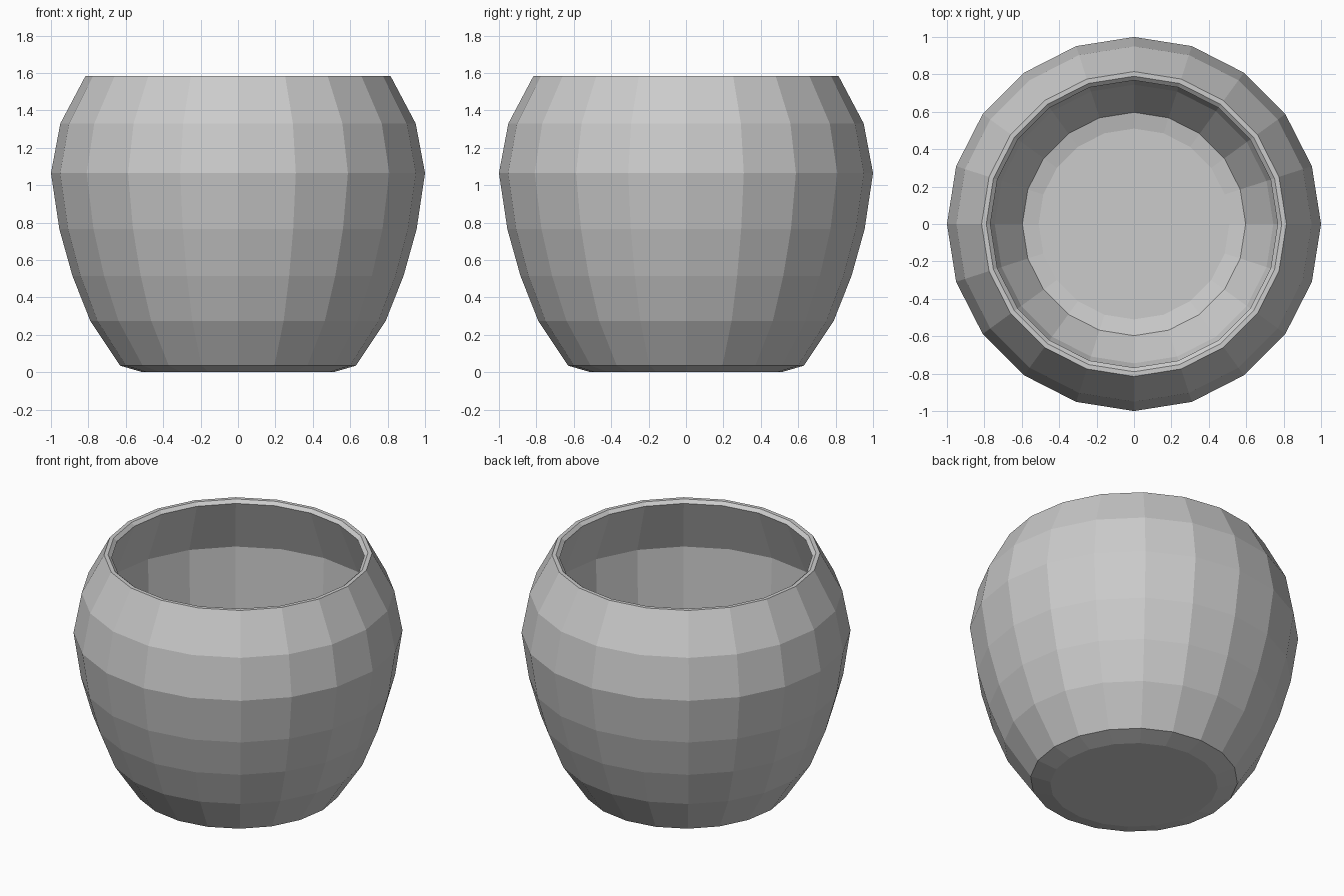
import bpy, bmesh, math

if "Cube" in bpy.data.objects:
    bpy.data.objects.remove(bpy.data.objects["Cube"])

SIDES = 20


def lathe(name, profile):
    """Revolve (radius, z) points around z; cap both ends flat."""
    bm = bmesh.new()
    rings = []
    for r, z in profile:
        rings.append([bm.verts.new((r * math.cos(2 * math.pi * i / SIDES),
                                    r * math.sin(2 * math.pi * i / SIDES), z))
                      for i in range(SIDES)])
    for a, b in zip(rings, rings[1:]):
        for i in range(SIDES):
            j = (i + 1) % SIDES
            bm.faces.new((a[i], a[j], b[j], b[i]))
    bm.faces.new(rings[0][::-1])
    bm.faces.new(rings[-1])
    bmesh.ops.recalc_face_normals(bm, faces=bm.faces)
    mesh = bpy.data.meshes.new(name)
    bm.to_mesh(mesh)
    bm.free()
    obj = bpy.data.objects.new(name, mesh)
    bpy.context.collection.objects.link(obj)
    return obj


# Outer wall, from the foot up to the lip
outer = [(0.51, 0.0), (0.63, 0.035), (0.79, 0.275), (0.885, 0.515),
         (0.955, 0.765), (1.0, 1.065), (0.95, 1.33), (0.815, 1.585)]
# Flat lip with a small inner bevel
lip = [(0.79, 1.585), (0.768, 1.565)]
# Inner wall, down to the floor
inner = [(0.91, 1.21), (0.895, 0.80), (0.835, 0.53), (0.745, 0.29),
         (0.597, 0.07), (0.51, 0.05)]

lathe("pot", outer + lip + inner)
